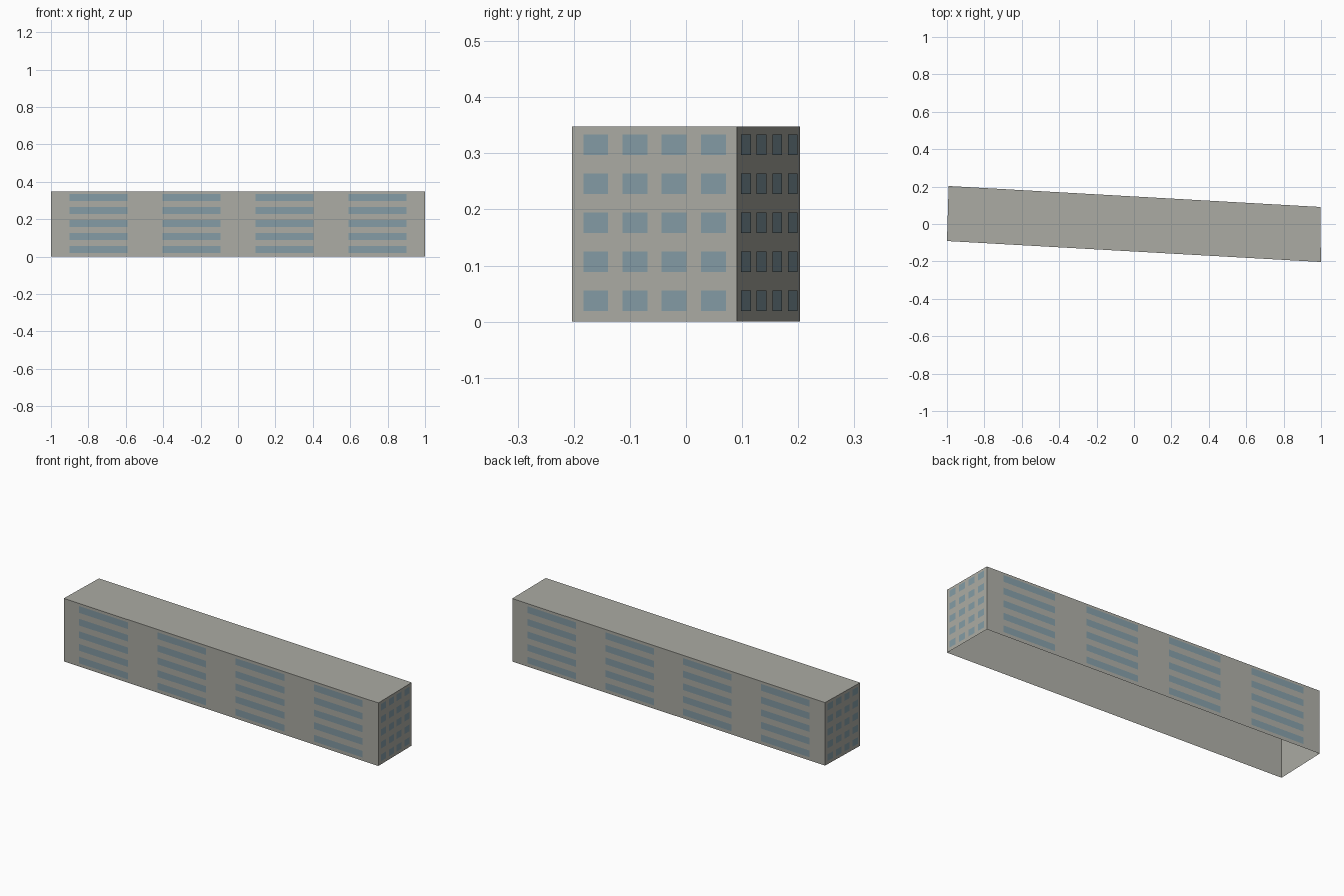
import bpy
from mathutils import Vector

default = bpy.data.objects.get("Cube")
if default:
    bpy.data.objects.remove(default, do_unlink=True)

HEIGHT = 0.348
FLOORS = 5
COLUMNS = 4
OFFSET = 0.0015
# Footprint, counter-clockwise from the front right corner
CORNERS = [Vector(p) for p in ((-1, -0.091, 0), (0.999, -0.203, 0),
                               (0.997, 0.091, 0), (-0.991, 0.203, 0))]


def make_material(name, colour):
    mat = bpy.data.materials.new(name)
    mat.use_nodes = True
    mat.diffuse_color = (*colour, 1)
    mat.node_tree.nodes["Principled BSDF"].inputs["Base Color"].default_value = (*colour, 1)
    return mat


def make_object(name, verts, faces, mat):
    mesh = bpy.data.meshes.new(name)
    mesh.from_pydata(verts, [], faces)
    mesh.materials.append(mat)
    obj = bpy.data.objects.new(name, mesh)
    bpy.context.collection.objects.link(obj)
    return obj


def make_windows(name, start, end, margin, width, mat):
    """Grid of flat panes just outside the wall from start to end."""
    run = end - start
    out = run.cross(Vector((0, 0, 1))).normalized() * OFFSET
    step = (1 - 2 * margin - width) / (COLUMNS - 1)
    storey = HEIGHT / FLOORS
    verts, faces = [], []
    for floor in range(FLOORS):
        low, high = (floor + 0.27) * storey, (floor + 0.795) * storey
        for col in range(COLUMNS):
            a = margin + col * step
            b = a + width
            n = len(verts)
            for t, z in ((a, low), (b, low), (b, high), (a, high)):
                verts.append(start + run * t + out + Vector((0, 0, z)))
            faces.append((n, n + 1, n + 2, n + 3))
    return make_object(name, verts, faces, mat)


wall_mat = make_material("concrete grey", (0.41, 0.41, 0.37))
glass_mat = make_material("window blue", (0.23, 0.33, 0.375))

# Walls and flat roof, open underneath
up = Vector((0, 0, HEIGHT))
shell_faces = [(i, (i + 1) % 4, (i + 1) % 4 + 4, i + 4) for i in range(4)]
shell_faces.append((4, 5, 6, 7))
make_object("building_shell", CORNERS + [c + up for c in CORNERS], shell_faces, wall_mat)

# Window grids: wide panes on the long walls, small ones on the ends
for i, side in enumerate(("front", "left", "back", "right")):
    margin, width = (0.068, 0.151) if i % 2 else (0.0495, 0.155)
    make_windows(side + "_windows", CORNERS[i], CORNERS[(i + 1) % 4], margin, width, glass_mat)
